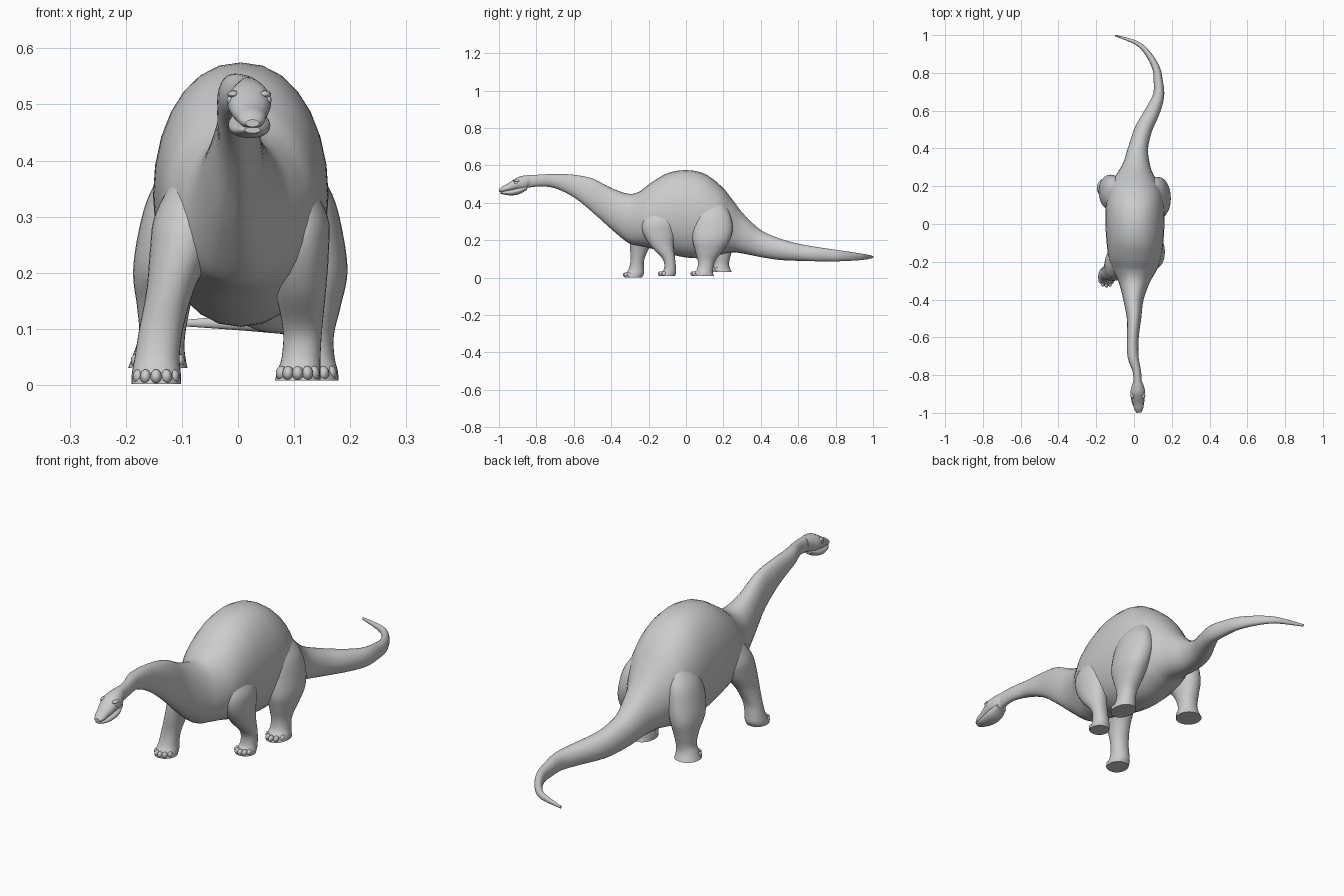
import bpy, bmesh, math
from mathutils import Vector

SIDES = 28


def spline(rows, steps=5):
    """Catmull-Rom interpolation of station rows."""
    out = []
    for i in range(len(rows) - 1):
        a, b, c, d = (rows[max(i - 1, 0)], rows[i], rows[i + 1],
                      rows[min(i + 2, len(rows) - 1)])
        for k in range(steps):
            t = k / steps
            out.append([0.5 * (2 * q + (r - p) * t + (2 * p - 5 * q + 4 * r - s) * t * t
                               + (3 * q - p - 3 * r + s) * t ** 3)
                        for p, q, r, s in zip(a, b, c, d)])
    out.append(list(rows[-1]))
    return out


def skin(name, rings):
    """Bridge closed rings of points into a capped tube."""
    bm = bmesh.new()
    loops = [[bm.verts.new(p) for p in ring] for ring in rings]
    for a, b in zip(loops, loops[1:]):
        for j in range(SIDES):
            k = (j + 1) % SIDES
            bm.faces.new((a[j], a[k], b[k], b[j]))
    bm.faces.new(loops[0])
    bm.faces.new(loops[-1])
    bmesh.ops.recalc_face_normals(bm, faces=bm.faces)
    mesh = bpy.data.meshes.new(name)
    bm.to_mesh(mesh)
    bm.free()
    ob = bpy.data.objects.new(name, mesh)
    bpy.context.collection.objects.link(ob)
    return ob


def oval(center, u, v, power=1.0):
    pts = []
    for j in range(SIDES):
        a = 2 * math.pi * j / SIDES
        c = math.copysign(abs(math.cos(a)) ** power, math.cos(a))
        pts.append(center + u * c + v * math.sin(a))
    return pts


def long_part(name, rows, power=1.0):
    """Rows: y, centre x, bottom z, top z, half width. Rings turn with the path."""
    s = spline(rows)
    rings = []
    for i, (y, x, zb, zt, hw) in enumerate(s):
        a, b = s[max(i - 1, 0)], s[min(i + 1, len(s) - 1)]
        side = Vector((b[0] - a[0], a[1] - b[1], 0)).normalized()
        rings.append(oval(Vector((x, y, (zb + zt) / 2)), side * hw,
                          Vector((0, 0, (zt - zb) / 2)), power))
    return skin(name, rings)


def ball(name, loc, scale):
    bpy.ops.mesh.primitive_uv_sphere_add(segments=16, ring_count=10, location=loc)
    ob = bpy.context.object
    ob.name = name
    ob.scale = scale
    return ob


def leg(name, rows):
    """Rows: z, x min, x max, y min, y max, from body to ground, plus toes."""
    rings = [oval(Vector(((x0 + x1) / 2, (y0 + y1) / 2, z)),
                  Vector(((x1 - x0) / 2, 0, 0)), Vector((0, (y1 - y0) / 2, 0)), 0.9)
             for z, x0, x1, y0, y1 in spline(rows)]
    skin(name, rings)
    z, x0, x1, y0, y1 = rows[-1]
    for i in range(5):
        a = math.radians(-64 + 32 * i)
        ball(name + "_toe", ((x0 + x1) / 2 + 0.4 * (x1 - x0) * math.sin(a),
                             (y0 + y1) / 2 - 0.43 * (y1 - y0) * math.cos(a), z + 0.013),
             (0.010, 0.014, 0.013))


# Neck, trunk and tail
long_part("body", [
    (-0.85, 0.02, 0.480, 0.548, 0.022),
    (-0.78, 0.015, 0.488, 0.551, 0.022),
    (-0.70, -0.005, 0.478, 0.555, 0.029),
    (-0.60, -0.006, 0.43, 0.550, 0.031),
    (-0.50, 0.0, 0.35, 0.53, 0.038),
    (-0.40, -0.003, 0.26, 0.48, 0.054),
    (-0.31, 0.0, 0.187, 0.449, 0.082),
    (-0.25, 0.002, 0.17, 0.46, 0.113),
    (-0.19, 0.004, 0.157, 0.505, 0.137),
    (-0.10, 0.005, 0.13, 0.558, 0.150),
    (0.00, 0.005, 0.108, 0.575, 0.156),
    (0.10, 0.005, 0.105, 0.555, 0.154),
    (0.19, 0.005, 0.125, 0.488, 0.138),
    (0.25, 0.008, 0.135, 0.415, 0.105),
    (0.31, 0.013, 0.128, 0.338, 0.074),
    (0.40, 0.022, 0.11, 0.255, 0.053),
    (0.50, 0.05, 0.095, 0.21, 0.046),
    (0.60, 0.10, 0.09, 0.182, 0.039),
    (0.68, 0.13, 0.088, 0.167, 0.030),
    (0.76, 0.128, 0.087, 0.155, 0.024),
    (0.83, 0.115, 0.088, 0.145, 0.020),
    (0.91, 0.068, 0.092, 0.133, 0.015),
    (0.96, 0.01, 0.097, 0.125, 0.011),
    (0.998, -0.10, 0.105, 0.116, 0.004),
], 0.92)

# Head and lower jaw
long_part("head", [
    (-0.83, 0.018, 0.492, 0.549, 0.022),
    (-0.865, 0.020, 0.468, 0.546, 0.034),
    (-0.895, 0.020, 0.468, 0.539, 0.039),
    (-0.925, 0.021, 0.464, 0.522, 0.035),
    (-0.955, 0.023, 0.460, 0.502, 0.028),
    (-0.98, 0.025, 0.457, 0.489, 0.023),
    (-0.999, 0.026, 0.460, 0.473, 0.012)])
long_part("lower_jaw", [
    (-0.85, 0.020, 0.470, 0.495, 0.026),
    (-0.89, 0.020, 0.447, 0.485, 0.037),
    (-0.93, 0.021, 0.440, 0.474, 0.035),
    (-0.965, 0.024, 0.443, 0.466, 0.027),
    (-0.992, 0.026, 0.449, 0.460, 0.014)])
for s in (-1, 1):
    ball("eye", (0.02 + s * 0.034, -0.908, 0.508), (0.006, 0.009, 0.008))
    ball("brow", (0.02 + s * 0.028, -0.904, 0.518), (0.011, 0.020, 0.007))

# Front legs: one reaching forward, one pushing back
leg("front_leg_reaching", [
    (0.37, -0.115, -0.03, -0.24, -0.14),
    (0.30, -0.149, -0.03, -0.285, -0.12),
    (0.24, -0.157, -0.045, -0.300, -0.14),
    (0.17, -0.163, -0.078, -0.300, -0.19),
    (0.10, -0.176, -0.098, -0.296, -0.222),
    (0.05, -0.184, -0.104, -0.305, -0.225),
    (0.022, -0.189, -0.102, -0.322, -0.225),
    (0.002, -0.190, -0.102, -0.330, -0.235)])
leg("front_leg_pushing", [
    (0.37, 0.04, 0.125, -0.21, -0.08),
    (0.30, 0.05, 0.160, -0.235, -0.06),
    (0.24, 0.058, 0.162, -0.230, -0.06),
    (0.17, 0.066, 0.157, -0.190, -0.066),
    (0.10, 0.080, 0.150, -0.125, -0.058),
    (0.05, 0.078, 0.147, -0.117, -0.053),
    (0.025, 0.070, 0.147, -0.132, -0.053),
    (0.008, 0.066, 0.147, -0.142, -0.060)])

# Hind legs
leg("hind_leg_forward", [
    (0.40, 0.06, 0.130, 0.08, 0.20),
    (0.34, 0.06, 0.168, 0.05, 0.235),
    (0.27, 0.06, 0.187, 0.035, 0.25),
    (0.20, 0.075, 0.195, 0.035, 0.235),
    (0.14, 0.085, 0.183, 0.05, 0.195),
    (0.09, 0.093, 0.171, 0.063, 0.157),
    (0.05, 0.093, 0.172, 0.060, 0.146),
    (0.025, 0.088, 0.178, 0.040, 0.145),
    (0.008, 0.087, 0.179, 0.028, 0.150)])
leg("hind_leg_back", [
    (0.40, -0.120, -0.05, 0.10, 0.21),
    (0.34, -0.158, -0.05, 0.08, 0.245),
    (0.27, -0.178, -0.055, 0.07, 0.258),
    (0.20, -0.187, -0.07, 0.085, 0.260),
    (0.14, -0.180, -0.085, 0.13, 0.245),
    (0.09, -0.176, -0.094, 0.150, 0.232),
    (0.06, -0.185, -0.095, 0.147, 0.232),
    (0.03, -0.196, -0.090, 0.135, 0.245)])

# Smooth skin everywhere
bpy.ops.object.select_all(action='SELECT')
bpy.context.view_layer.objects.active = bpy.data.objects["body"]
bpy.ops.object.shade_smooth_by_angle(angle=math.radians(40))
